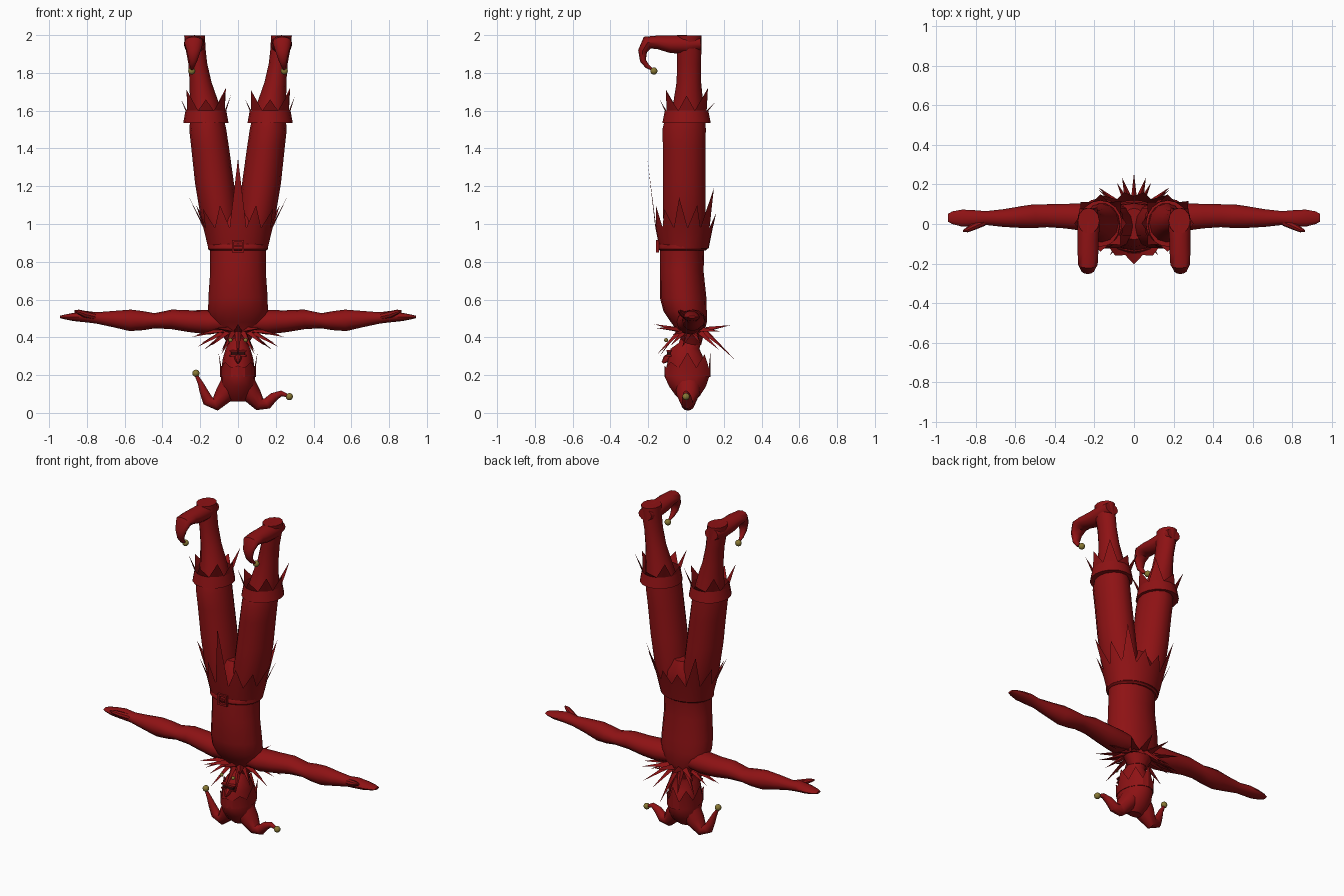
import bpy, bmesh, math
from mathutils import Vector


def material(name, colour):
    m = bpy.data.materials.new(name)
    m.diffuse_color = (*colour, 1)
    return m


RED = material("deep_red", (0.27, 0.006, 0.007))
GOLD = material("dull_gold", (0.25, 0.19, 0.035))
DARK = material("dark_mouth", (0.03, 0.003, 0.003))


def make(name, verts, faces, mat=RED, angle=40):
    me = bpy.data.meshes.new(name)
    me.from_pydata([tuple(v) for v in verts], [], faces)
    bm = bmesh.new()
    bm.from_mesh(me)
    bmesh.ops.recalc_face_normals(bm, faces=bm.faces)
    bm.to_mesh(me)
    bm.free()
    me.materials.append(mat)
    ob = bpy.data.objects.new(name, me)
    bpy.context.collection.objects.link(ob)
    bpy.ops.object.select_all(action='DESELECT')
    ob.select_set(True)
    bpy.context.view_layer.objects.active = ob
    bpy.ops.object.shade_smooth_by_angle(angle=math.radians(angle))
    return ob


def tube(name, pts, side, n=12, upright=False):
    """Loft ellipses (x, y, z, radius along side, other radius) along a path."""
    c = [Vector(p[:3]) for p in pts]
    verts, faces = [], []
    for i, p in enumerate(pts):
        t = c[min(i + 1, len(c) - 1)] - c[max(i - 1, 0)]
        t = Vector((0, 0, 1)) if upright else t.normalized()
        u = Vector(side)
        u = (u - t * u.dot(t)).normalized()
        v = t.cross(u)
        for k in range(n):
            a = 2 * math.pi * k / n
            verts.append(c[i] + u * p[3] * math.cos(a) + v * p[4] * math.sin(a))
    for i in range(len(pts) - 1):
        for k in range(n):
            j = (k + 1) % n
            faces.append((i * n + k, i * n + j, (i + 1) * n + j, (i + 1) * n + k))
    faces += [tuple(range(n)), tuple(range((len(pts) - 1) * n, len(pts) * n))]
    return make(name, verts, faces)


def jagged_band(name, cx, cy, rx, ry, z0, z1, flare, tips, lip=0.85):
    """Band with a zigzag edge; tips holds (height, spread) for each tooth,
    counter-clockwise from the front."""
    n = len(tips) * 2
    verts, faces = [], []

    def point(k, f, z):
        a = 2 * math.pi * k / n - math.pi / 2
        return (cx + rx * f * math.cos(a), cy + ry * f * math.sin(a), z)

    for f, z in ((lip, z0 + 0.004), (1, z0), (flare, z1)):
        verts += [point(k, f, z) for k in range(n)]
    for k in range(n):
        j = (k + 1) % n
        for r in (0, n):
            faces.append((r + k, r + j, r + n + j, r + n + k))
    for i, (z, f) in enumerate(tips):
        k = 2 * i
        verts.append(point(k, f, z))
        t = len(verts) - 1
        faces += [(2 * n + (k - 1) % n, 2 * n + k, t), (2 * n + k, 2 * n + k + 1, t)]
    return make(name, verts, faces, angle=25)


def spike_ring(name, cy, z, r, count, width, tip):
    """Ring of folded spikes; tip(angle, index) gives reach and height."""
    verts, faces = [], []
    for i in range(count):
        a = 2 * math.pi * i / count - math.pi / 2
        reach, tz = tip(a, i)
        b = len(verts)
        for da, dz in ((-width, 0), (0, 0.025), (width, 0)):
            verts.append((r * math.cos(a + da), cy + r * math.sin(a + da), z + dz))
        verts.append((reach * math.cos(a), cy + reach * math.sin(a), tz))
        faces += [(b, b + 1, b + 3), (b + 1, b + 2, b + 3), (b + 2, b, b + 3)]
    return make(name, verts, faces, angle=20)


def bell(name, loc, r=0.019):
    bpy.ops.mesh.primitive_uv_sphere_add(segments=12, ring_count=8, radius=r, location=loc)
    ob = bpy.context.object
    ob.name = name
    ob.data.materials.append(GOLD)
    bpy.ops.object.shade_smooth()


def box(name, loc, size, mat=RED):
    bpy.ops.mesh.primitive_cube_add(size=1, location=loc)
    ob = bpy.context.object
    ob.name = name
    ob.scale = size
    ob.data.materials.append(mat)


X, Y = (1, 0, 0), (0, 1, 0)

# Torso, upside down: neck at the bottom, hips at the top
tube("torso", [(0, .03, .36, .05, .05), (0, .03, .42, .09, .065), (0, .015, .48, .145, .095),
               (0, -.005, .54, .158, .115), (0, -.015, .61, .157, .123), (0, -.022, .75, .147, .115),
               (0, -.02, .87, .147, .117), (0, -.01, .95, .165, .118), (0, -.005, 1.03, .14, .11),
               (0, 0, 1.1, .06, .08)], X, 16, True)

# Head with pointed hat base
tube("head", [(0, .03, .43, .045, .05), (0, .02, .37, .05, .06), (0, -.005, .34, .065, .078),
              (0, 0, .29, .08, .095), (0, .005, .24, .087, .112), (0, .005, .19, .09, .12),
              (0, .008, .14, .09, .1), (0, .01, .09, .075, .065), (0, .01, .06, .04, .03)], X, 14, True)
jagged_band("hat_brim", 0, .008, .094, .122, .19, .24, 1.0,
            [(.25, 1), (.27, 1.03), (.32, 1.1), (.31, 1.05), (.33, 1.0),
             (.31, 1.05), (.32, 1.1), (.27, 1.03)])
tube("nose", [(0, -.08, .30, .022, .02), (0, -.105, .285, .018, .02), (0, -.125, .265, .006, .006)], X, 8)
box("mouth", (0, -.091, .315), (.075, .02, .02), DARK)
for z in (.302, .328):
    box("lip", (0, -.09, z), (.09, .026, .008))

# Hat horns with bells
tube("hat_horn_right", [(.03, .01, .16, .07, .06), (.075, .01, .095, .06, .05), (.115, .01, .046, .035, .036),
                        (.155, .008, .05, .03, .03), (.19, .004, .085, .024, .024),
                        (.23, 0, .103, .015, .015), (.265, 0, .09, .008, .008)], Y)
tube("hat_horn_left", [(-.03, .01, .16, .07, .06), (-.075, .01, .095, .06, .05), (-.12, .01, .046, .035, .036),
                       (-.16, .008, .065, .028, .03), (-.182, .004, .115, .02, .022),
                       (-.2, 0, .16, .014, .014), (-.222, 0, .2, .008, .008)], Y)
bell("hat_bell_right", (.272, 0, .086))
bell("hat_bell_left", (-.223, 0, .21))

# Spiky collar in two layers
spike_ring("collar_lower", .03, .42, .075, 14, .24,
           lambda a, i: (.2 + .03 * (i % 2) - .03 * max(0, -math.sin(a)),
                         .30 + .07 * abs(math.cos(a)) - .02 * (i % 2)))
spike_ring("collar_upper", .03, .43, .08, 11, .3,
           lambda a, i: (.2 + .05 * abs(math.cos(a)), .40 + .07 * math.sin(a) ** 2))
for s in (-1, 1):
    bell("collar_bell", (s * .04, -.105, .385), .011)

# Belt, buckle and jagged skirt
tube("belt", [(0, -.017, .86, .15, .122), (0, -.017, .868, .16, .13), (0, -.017, .89, .16, .13),
              (0, -.017, .9, .15, .122)], X, 20, True)
for s in (-1, 1):
    box("buckle_side", (s * .027, -.152, .883), (.011, .016, .066))
    box("buckle_bar", (0, -.152, .883 + s * .028), (.064, .016, .011))
box("buckle_pin", (0, -.152, .883), (.035, .01, .01))
half = [(1.1, 1.3), (1.08, 1.42), (1.14, 1.65), (1.1, 1.5), (1.19, 1.62), (1.06, 1.35)]
jagged_band("skirt", 0, -.01, .158, .13, .87, .98, 1.17,
            [(1.35, 1.5)] + half + half[::-1])

for s in (-1, 1):
    # Arm ending in a flat hand with a thumb
    tube("arm", [(s * x, y, z, ry, rz) for x, y, z, ry, rz in (
        (.06, .02, .48, .07, .05), (.15, .025, .48, .075, .065), (.25, .035, .485, .07, .058),
        (.35, .04, .495, .062, .052), (.44, .042, .488, .058, .04), (.5, .04, .488, .06, .05),
        (.57, .035, .49, .055, .057), (.66, .03, .497, .045, .043), (.75, .03, .503, .035, .03),
        (.81, .028, .51, .042, .03), (.87, .03, .508, .043, .022),
        (.92, .032, .508, .032, .012), (.942, .032, .508, .02, .006))], Y)
    tube("thumb", [(s * .76, .01, .51, .02, .018), (s * .81, -.012, .522, .018, .018),
                   (s * .845, -.03, .535, .013, .012), (s * .865, -.036, .54, .005, .005)], Y, 8)

    # Thigh and shin
    tube("trouser_leg", [(s * .08, -.01, .93, .08, .105), (s * .1, -.01, 1.05, .1, .115),
                         (s * .125, -.01, 1.22, .103, .115), (s * .147, -.01, 1.4, .1, .115),
                         (s * .16, -.01, 1.5, .098, .118), (s * .163, -.005, 1.55, .09, .11)], X, 14, True)
    tube("boot_shaft", [(s * .165, .005, 1.54, .09, .1), (s * .18, .012, 1.65, .075, .078),
                        (s * .198, .015, 1.75, .058, .065), (s * .213, .016, 1.85, .05, .063),
                        (s * .225, .016, 1.93, .053, .066), (s * .23, .016, 1.998, .055, .066)], X, 12, True)
    # Jagged boot cuff
    tips = [(1.66, 1.12), (1.7, 1.2), (1.68, 1.1), (1.72, 1.25), (1.64, 1.15),
            (1.7, 1.2), (1.66, 1.1), (1.71, 1.2)]
    jagged_band("boot_cuff", s * .17, .003, .12, .128, 1.535, 1.6, .9, tips, .7)
    # Curled toe with bell
    tube("foot", [(s * .23, .078, 1.955, .045, .035), (s * .23, 0, 1.95, .057, .05),
                  (s * .232, -.08, 1.952, .053, .047), (s * .233, -.15, 1.962, .052, .036),
                  (s * .234, -.205, 1.96, .05, .036), (s * .235, -.23, 1.915, .036, .024),
                  (s * .238, -.228, 1.865, .022, .016), (s * .242, -.205, 1.835, .013, .012),
                  (s * .244, -.18, 1.818, .006, .006)], X)
    bell("toe_bell", (s * .245, -.17, 1.81))
